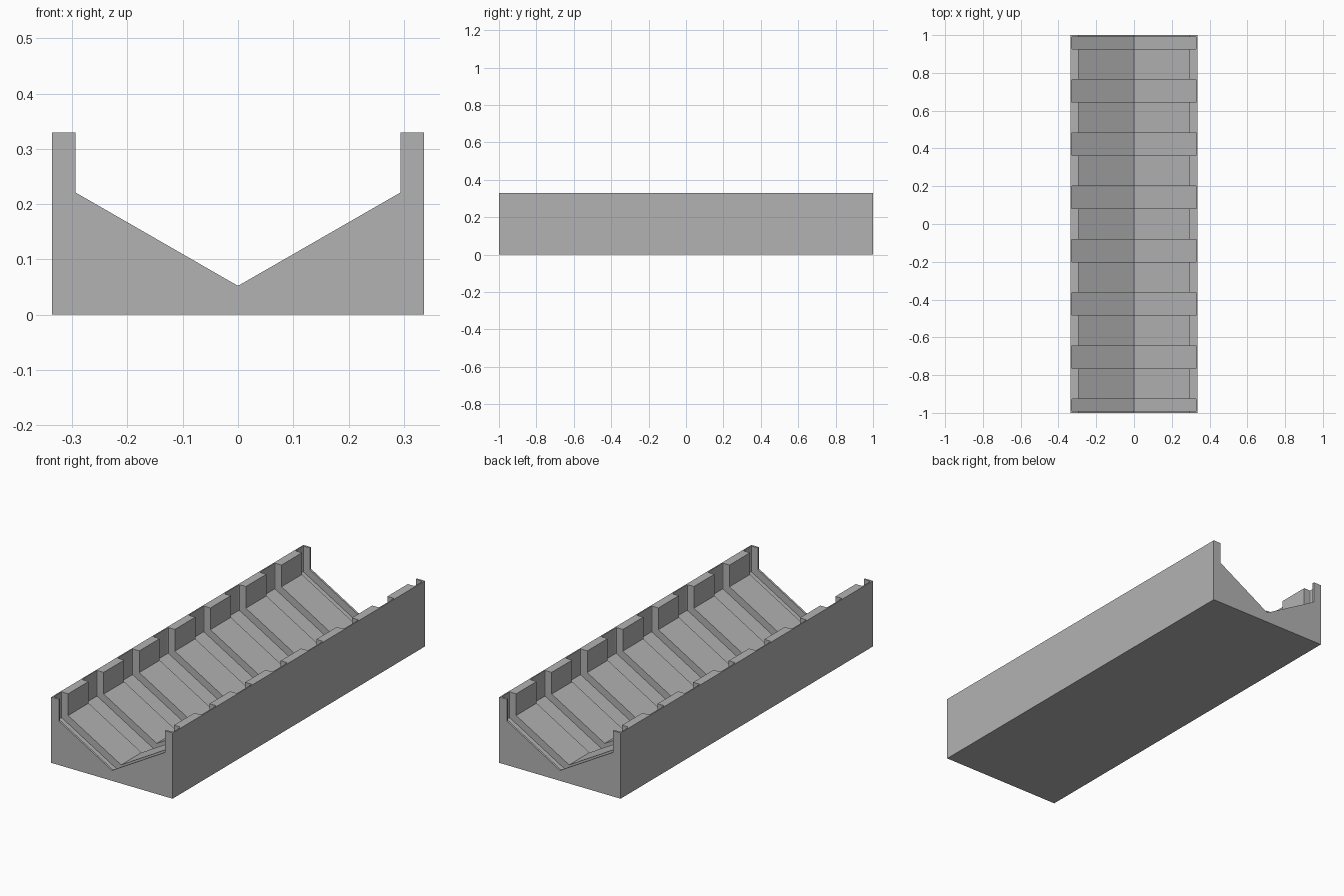
import bpy
import bmesh

# Remove the default cube
cube = bpy.data.objects.get("Cube")
if cube:
    bpy.data.objects.remove(cube, do_unlink=True)

# Main dimensions
HALF_W, HEIGHT = 0.337, 0.33
WALL_IN, WALL_FOOT, VALLEY = 0.294, 0.221, 0.052
SLOT_X, SLOT_DROP = 0.331, 0.041
slope = (WALL_FOOT - VALLEY) / WALL_IN

grey = bpy.data.materials.new("light grey")
grey.use_nodes = True
colour = (0.45, 0.45, 0.45, 1)
grey.diffuse_color = colour
grey.node_tree.nodes["Principled BSDF"].inputs["Base Color"].default_value = colour


def mirrored(half):
    """Complete an x-symmetric outline from its right half, listed from the centre outward."""
    return half + [(-x, z) for x, z in reversed(half) if x > 0]


def add_prism(bm, outline, y0, y1):
    """Extrude an xz outline from y0 to y1."""
    face = bm.faces.new([bm.verts.new((x, y0, z)) for x, z in outline])
    result = bmesh.ops.extrude_face_region(bm, geom=[face])
    verts = [g for g in result["geom"] if isinstance(g, bmesh.types.BMVert)]
    bmesh.ops.translate(bm, verts=verts, vec=(0, y1 - y0, 0))


def finish(bm, name):
    bmesh.ops.recalc_face_normals(bm, faces=bm.faces)
    mesh = bpy.data.meshes.new(name)
    bm.to_mesh(mesh)
    bm.free()
    mesh.materials.append(grey)
    obj = bpy.data.objects.new(name, mesh)
    bpy.context.collection.objects.link(obj)
    return obj


# Trough body with a V-shaped floor and upright side walls
bm = bmesh.new()
add_prism(bm, mirrored([(0, VALLEY), (WALL_IN, WALL_FOOT), (WALL_IN, HEIGHT),
                        (HALF_W, HEIGHT), (HALF_W, 0)]), -1, 1)
tray = finish(bm, "slotted_trough")

# Evenly spaced slots cut into floor and walls, shortened behind the end lips
bm = bmesh.new()
floor_z = VALLEY - SLOT_DROP
slot = mirrored([(0, floor_z), (SLOT_X, floor_z + slope * SLOT_X), (SLOT_X, 0.5)])
for i in range(8):
    centre = (i - 3.5) * 0.282
    add_prism(bm, slot, max(centre - 0.06, -0.99), min(centre + 0.06, 0.99))

# Soften the upright slot corners
upright = [e for e in bm.edges
           if abs(e.verts[0].co.z - e.verts[1].co.z) > 0.1
           and all(abs(v.co.x) > SLOT_X - 0.001 for v in e.verts)]
bmesh.ops.bevel(bm, geom=upright, offset=0.005, segments=2,
                profile=0.5, affect='EDGES')
cutter = finish(bm, "slot_cutter")
cutter.hide_render = True

cut = tray.modifiers.new("slots", 'BOOLEAN')
cut.operation = 'DIFFERENCE'
cut.solver = 'EXACT'
cut.object = cutter
bpy.context.view_layer.objects.active = tray
tray.select_set(True)
bpy.ops.object.modifier_apply(modifier=cut.name)
bpy.data.objects.remove(cutter, do_unlink=True)
